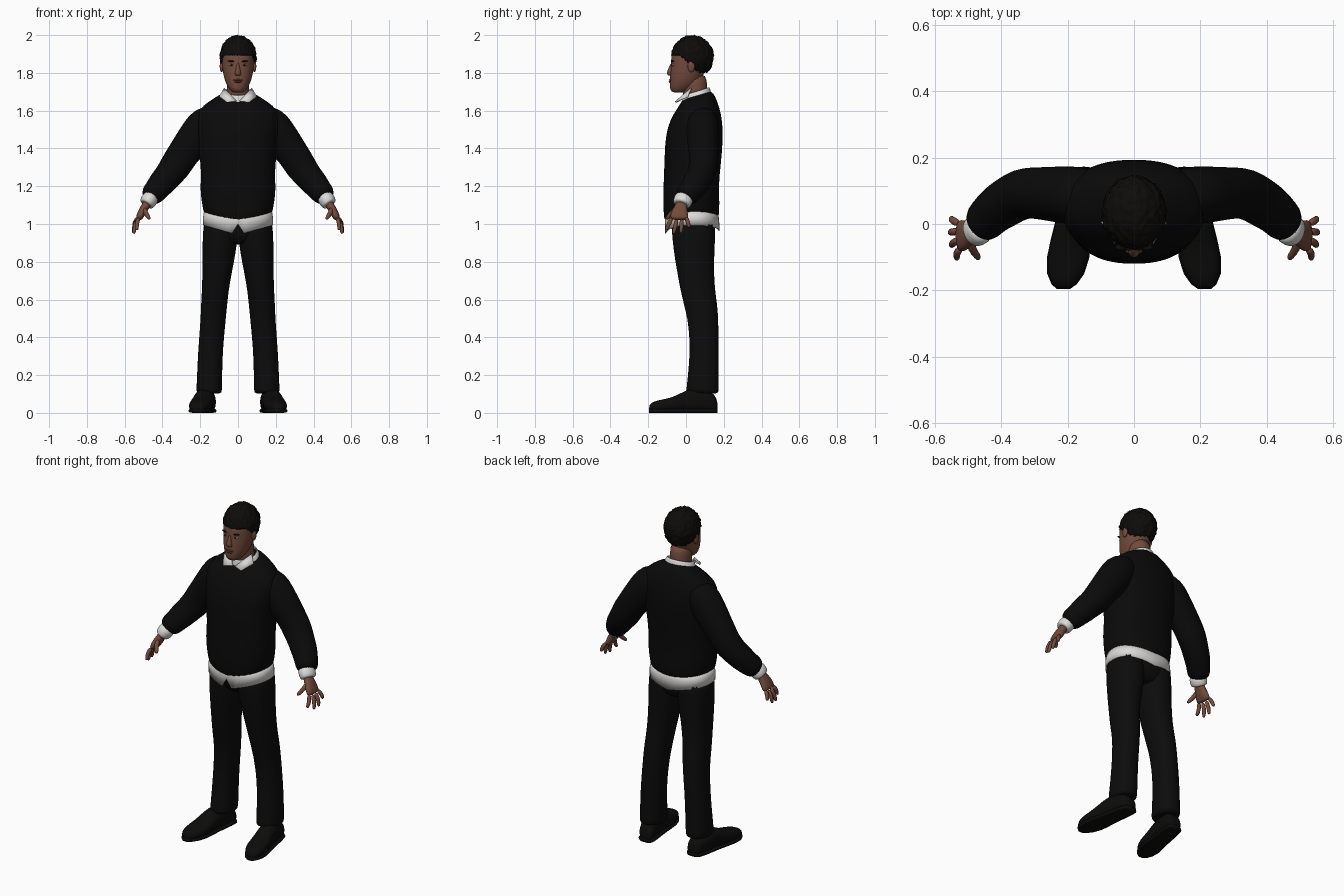
import bpy, bmesh, math
from mathutils import Vector, noise

cube = bpy.data.objects.get("Cube")
if cube:
    bpy.data.objects.remove(cube)


def material(name, r, g, b, rough=0.9):
    m = bpy.data.materials.new(name)
    m.use_nodes = True
    m.diffuse_color = (r, g, b, 1)
    node = m.node_tree.nodes["Principled BSDF"]
    node.inputs["Base Color"].default_value = (r, g, b, 1)
    node.inputs["Roughness"].default_value = rough
    m.roughness = rough
    return m


KNIT = material("sweater black", .003, .003, .003)
CLOTH = material("trouser black", .0035, .0035, .004)
LEATHER = material("shoe black", .004, .0037, .0035)
HAIR = material("hair black", .004, .0035, .003)
WHITE = material("shirt white", .72, .71, .69)
SKIN = material("brown skin", .17, .07, .045)
LIP = material("lip brown", .13, .045, .035)
EYE = material("eye white", .5, .47, .44)
IRIS = material("iris dark", .012, .007, .005)

X, Y, Z = Vector((1, 0, 0)), Vector((0, 1, 0)), Vector((0, 0, 1))


def finish(bm, name, mat, side=1, subsurf=1, thick=0):
    for v in bm.verts:
        v.co.x *= side
    bmesh.ops.recalc_face_normals(bm, faces=bm.faces)
    for f in bm.faces:
        f.smooth = True
    me = bpy.data.meshes.new(name)
    bm.to_mesh(me)
    bm.free()
    me.materials.append(mat)
    ob = bpy.data.objects.new(name, me)
    bpy.context.collection.objects.link(ob)
    if thick:
        mod = ob.modifiers.new("thickness", "SOLIDIFY")
        mod.thickness = thick
        mod.offset = -1
    if subsurf:
        mod = ob.modifiers.new("smooth", "SUBSURF")
        mod.levels = mod.render_levels = subsurf
    return ob


def loft(name, rings, mat, axis=None, ref=Y, n=24, e=2.0, side=1, warp=None,
         caps=True, subsurf=1, thick=0):
    """Skin rings (x, y, z, half width, half depth); without an axis they follow the path."""
    bm = bmesh.new()
    centres = [Vector(r[:3]) for r in rings]
    loops = []
    for i, r in enumerate(rings):
        t = axis or (centres[min(i + 1, len(rings) - 1)] - centres[max(i - 1, 0)]).normalized()
        b = (ref - t * ref.dot(t)).normalized()
        a = b.cross(t)
        loop = []
        for k in range(n):
            u = 2 * math.pi * k / n
            c, s = math.cos(u), math.sin(u)
            c = math.copysign(abs(c) ** (2 / e), c)
            s = math.copysign(abs(s) ** (2 / e), s)
            p = centres[i] + a * c * r[3] + b * s * r[4]
            if warp:
                p = warp(p, i)
            loop.append(bm.verts.new(p))
        loops.append(loop)
    for lo, hi in zip(loops, loops[1:]):
        for k in range(n):
            bm.faces.new((lo[k], lo[(k + 1) % n], hi[(k + 1) % n], hi[k]))
    if caps:
        bm.faces.new(loops[0])
        bm.faces.new(loops[-1])
    return finish(bm, name, mat, side, subsurf, thick)


def stack(rows):
    """Rows of (height, half width, front y, back y) as ring values."""
    return [(0, (f + b) / 2, z, w, (b - f) / 2) for z, w, f, b in rows]


def blob(name, centre, size, mat, side=1, tilt=0):
    bm = bmesh.new()
    bmesh.ops.create_uvsphere(bm, u_segments=16, v_segments=10, radius=1)
    for v in bm.verts:
        v.co = Vector(centre) + Vector([v.co[i] * size[i] for i in range(3)])
        v.co.z += (v.co.x - centre[0]) * tilt
    return finish(bm, name, mat, side, 0)


# Sweater body: hem dips at the centre, neckline dips at the front
def sweater_shape(p, i):
    if i < 2:
        p.z -= (.045 if p.y < .03 else .02) * max(0, 1 - abs(p.x) / .18)
    if p.z > 1.6:
        p.z += (p.y - .07) * .3 * (p.z - 1.6) / .09
    return p


loft("sweater_body", stack([
    (1.045, .172, -.108, .170), (1.06, .182, -.116, .175), (1.11, .192, -.122, .178),
    (1.19, .202, -.120, .175), (1.26, .194, -.117, .178), (1.36, .204, -.114, .190),
    (1.48, .216, -.108, .197), (1.56, .222, -.080, .190), (1.61, .205, -.050, .178),
    (1.645, .160, -.035, .162), (1.675, .110, -.022, .145), (1.69, .078, 0, .125)]),
    KNIT, axis=Z, n=32, e=2.3, warp=sweater_shape)


# Shirt tail below the sweater, split at the front
def tail_shape(p, i):
    if i == 0:
        across = min(abs(p.x) / .18, 1)
        if p.y < .03:
            p.z = 1.0 if across < .02 else .942 + .05 * across
        else:
            p.z = .962 + .03 * across
    return p


loft("shirt_tail", stack([(.95, .186, -.112, .178), (1.03, .186, -.112, .175),
                          (1.07, .18, -.10, .165)]),
     WHITE, axis=Z, n=48, e=2.3, warp=tail_shape, caps=False, subsurf=0, thick=.006)

# Trouser seat joining the legs
loft("trouser_seat", stack([(.89, .05, -.03, .11), (.91, .12, -.055, .14),
                            (.97, .176, -.08, .158), (1.07, .172, -.085, .16)]),
     CLOTH, axis=Z, n=32, e=2.3)


# Shirt collar band, higher at the back
def collar_shape(p, i):
    p.z += (p.y - .055) * .3
    return p


loft("collar_band", [(0, .055, 1.655, .098, .082), (0, .055, 1.685, .086, .076),
                     (0, .052, 1.705, .074, .071)],
     WHITE, axis=Z, n=32, warp=collar_shape, caps=False, thick=.006)

# Neck and head
loft("neck", [(0, .06, 1.60, .065, .06), (0, .05, 1.68, .06, .066),
              (0, .045, 1.73, .058, .066), (0, .045, 1.80, .06, .066)], SKIN, axis=Z)
loft("head", stack([
    (1.695, .026, -.066, 0), (1.705, .040, -.083, .02), (1.735, .060, -.087, .06),
    (1.77, .073, -.085, .085), (1.81, .081, -.083, .10), (1.85, .085, -.078, .115),
    (1.89, .086, -.080, .125), (1.93, .081, -.063, .12), (1.965, .06, -.035, .10),
    (1.98, .03, 0, .06)]), SKIN, axis=Z, n=32, e=2.1)
loft("nose", [(0, -.072, 1.855, .007, .008), (0, -.079, 1.825, .010, .014),
              (0, -.084, 1.797, .019, .022), (0, -.080, 1.784, .018, .014)],
     SKIN, axis=Z, n=12)
blob("upper_lip", (0, -.082, 1.762), (.026, .009, .005), LIP)
blob("lower_lip", (0, -.082, 1.753), (.022, .010, .006), LIP)

# Curly hair cap trimmed along the hairline
bm = bmesh.new()
bmesh.ops.create_icosphere(bm, subdivisions=5, radius=1)
for v in bm.verts:
    d = v.co.copy()
    bump = 1 + .07 * noise.noise(d * 7) + .03 * noise.noise(d * 15)
    v.co = Vector((d.x * .096, .034 + d.y * .111, 1.885 + d.z * .113))
    v.co = Vector((0, .034, 1.885)) + (v.co - Vector((0, .034, 1.885))) * bump


def hairline(y):
    if y < -.03:
        return 1.888
    return 1.888 - .09 * min(1, (y + .03) / .085)


bmesh.ops.delete(bm, geom=[v for v in bm.verts if v.co.z < hairline(v.co.y)], context="VERTS")
finish(bm, "hair", HAIR, subsurf=0, thick=.014)

SHOE = [(.168, .05, .030), (.155, .095, .044), (.11, .12, .050), (.05, .128, .052),
        (0, .118, .054), (-.05, .088, .059), (-.10, .072, .062), (-.15, .064, .054),
        (-.182, .052, .036), (-.196, .036, .018)]

for side, word in ((1, "left_"), (-1, "right_")):
    # Face details
    blob(word + "ear", (.087, .028, 1.835), (.010, .019, .032), SKIN, side)
    blob(word + "eye", (.034, -.064, 1.842), (.015, .012, .006), EYE, side)
    blob(word + "iris", (.034, -.072, 1.842), (.006, .006, .006), IRIS, side)
    blob(word + "brow", (.036, -.070, 1.862), (.021, .009, .004), HAIR, side, .12)

    # Collar leaf
    bm = bmesh.new()
    leaf = [(.072, .03, 1.715), (.008, -.036, 1.648), (.058, -.054, 1.642), (.098, .01, 1.672)]
    bm.faces.new([bm.verts.new(p) for p in leaf])
    finish(bm, word + "collar_leaf", WHITE, side, 0, .008)

    # Sleeve and shirt cuff
    loft(word + "sleeve", [
        (.10, .085, 1.585, .06, .07), (.165, .085, 1.54, .096, .088),
        (.205, .088, 1.48, .102, .088), (.27, .092, 1.40, .088, .080),
        (.305, .094, 1.35, .084, .078), (.335, .092, 1.30, .084, .077),
        (.37, .075, 1.255, .074, .074), (.408, .050, 1.212, .072, .072),
        (.430, .032, 1.183, .064, .066), (.452, .008, 1.158, .063, .064),
        (.468, -.010, 1.134, .046, .054)], KNIT, side=side)
    loft(word + "cuff", [(.455, -.002, 1.15, .042, .048), (.468, -.014, 1.130, .045, .052),
                         (.484, -.024, 1.106, .041, .048), (.486, -.025, 1.103, .034, .040)],
         WHITE, side=side)

    # Hand
    loft(word + "palm", [(.468, -.015, 1.135, .024, .03), (.486, -.025, 1.10, .022, .030),
                         (.504, -.032, 1.07, .023, .042), (.520, -.036, 1.04, .020, .050),
                         (.528, -.036, 1.022, .014, .046)], SKIN, n=16, e=2.3, side=side)
    fingers = (("index_finger", (.524, -.074, 1.035), (.535, -.106, .968)),
               ("middle_finger", (.528, -.048, 1.028), (.552, -.066, .948)),
               ("ring_finger", (.530, -.022, 1.028), (.556, -.026, .952)),
               ("little_finger", (.528, .002, 1.035), (.553, .018, .982)),
               ("thumb", (.496, -.045, 1.09), (.468, -.106, 1.025)))
    for name, base, tip in fingers:
        base, tip = Vector(base), Vector(tip)
        bend = base.lerp(tip, .5) + X * .008
        end = base.lerp(tip, .9)
        size = .0125 if name != "thumb" else .014
        loft(word + name, [(*base, size, size), (*bend, size * .95, size * .95),
                           (*end, size * .8, size * .8), (*tip, size * .4, size * .4)],
             SKIN, n=10, side=side)

    # Trouser leg
    loft(word + "trouser_leg", [
        (.090, .040, 1.05, .090, .118), (.093, .040, .95, .094, .116),
        (.100, .043, .85, .089, .108), (.110, .050, .75, .079, .098),
        (.120, .062, .65, .071, .092), (.126, .076, .58, .070, .089),
        (.131, .090, .50, .067, .082), (.140, .095, .40, .066, .077),
        (.147, .096, .30, .066, .077), (.151, .091, .18, .067, .083),
        (.153, .087, .115, .068, .087), (.153, .087, .10, .066, .085)],
        CLOTH, axis=Z, e=2.2, side=side)

    # Shoe and sole
    def shoe_x(y):
        return .158 + .055 * max(0, .168 - y) / .364
    loft(word + "shoe", [(shoe_x(y), y, h / 2 + .003, w, h / 2) for y, h, w in SHOE],
         LEATHER, axis=-Y, ref=Z, e=2.4, side=side)
    loft(word + "sole", [(shoe_x(y), y, .011, w + .002, .011) for y, h, w in SHOE],
         LEATHER, axis=-Y, ref=Z, n=16, e=4, side=side, subsurf=0)
